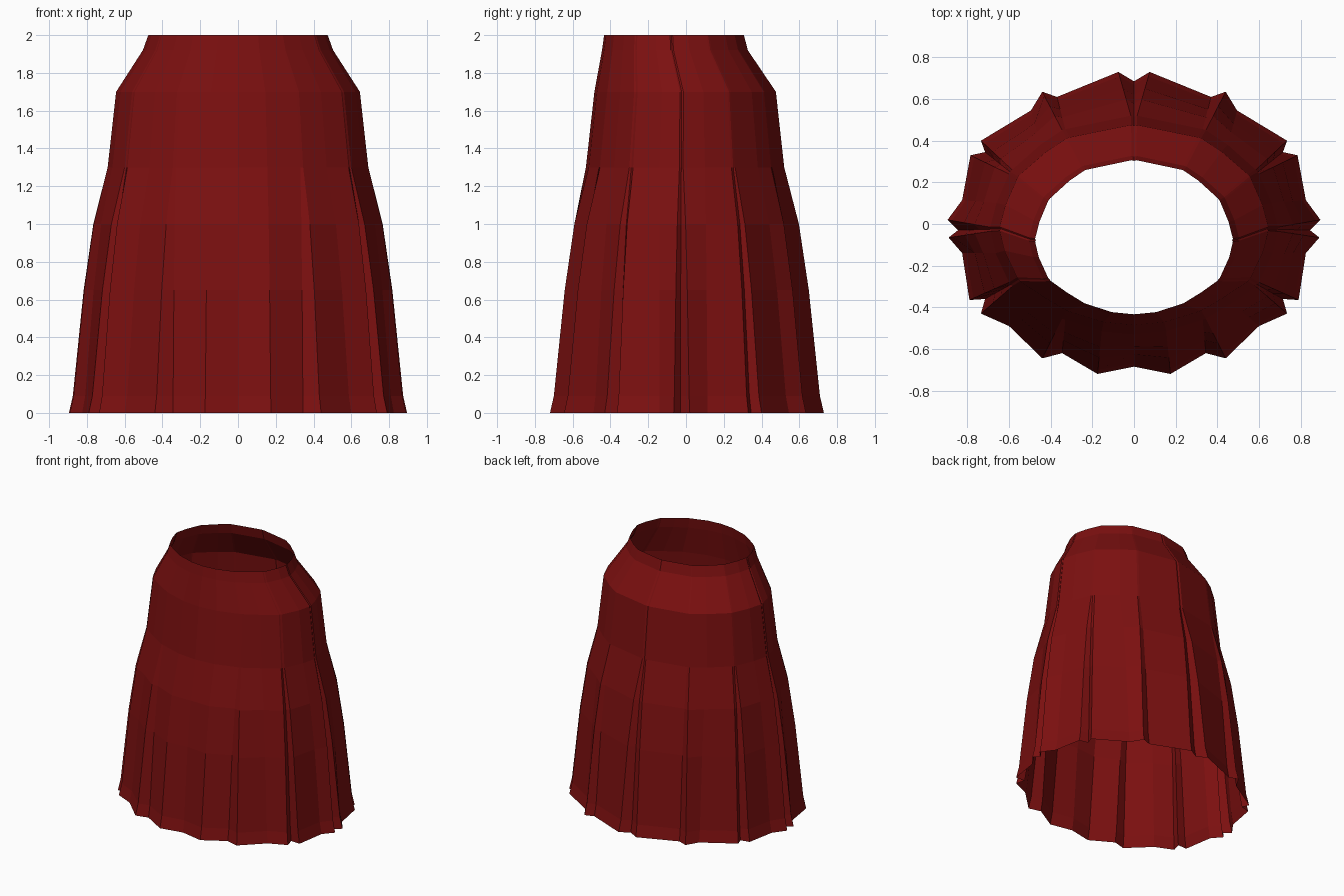
import bpy
import bmesh

default_cube = bpy.data.objects.get("Cube")
if default_cube:
    bpy.data.objects.remove(default_cube, do_unlink=True)


def make_material(name, colour):
    material = bpy.data.materials.new(name)
    material.use_nodes = True
    material.diffuse_color = colour
    material.node_tree.nodes["Principled BSDF"].inputs["Base Color"].default_value = colour
    return material


# Half outlines from front centre round to back centre: hem folds and hip line
hem_half = [
    (0, -.685), (.175, -.72), (.345, -.62), (.44, -.645), (.6, -.49),
    (.735, -.43), (.715, -.36), (.79, -.365), (.825, -.14), (.89, -.065),
    (.845, -.03), (.895, .02), (.825, .115), (.785, .33), (.715, .345),
    (.735, .4), (.495, .545), (.44, .635), (.37, .61), (.075, .73), (0, .685),
]
hip_half = [
    (0, -.53), (.155, -.515), (.33, -.46), (.345, -.455), (.47, -.38),
    (.585, -.3), (.59, -.29), (.6, -.28), (.665, -.14), (.69, -.035),
    (.685, -.025), (.69, -.015), (.66, .1), (.6, .24), (.595, .25),
    (.585, .26), (.45, .38), (.345, .45), (.33, .455), (.015, .52), (0, .515),
]


def mirrored(half):
    """Close a half outline across the centre plane."""
    return half + [(-x, y) for x, y in reversed(half[1:-1])]


def blend(a, b, amount):
    return [(p[0] + (q[0] - p[0]) * amount, p[1] + (q[1] - p[1]) * amount)
            for p, q in zip(a, b)]


def scaled(outline, sx, sy, shift):
    return [(x * sx, y * sy + shift) for x, y in outline]


hem, hip = mirrored(hem_half), mirrored(hip_half)

# Pleats widen from the hip to the hem
levels = [(0, hem)]
for height, flare in ((.09, .9), (.65, .62), (1.0, .37), (1.3, 0)):
    levels.append((height, blend(hip, hem, flare)))

# Smooth yoke narrows to the open waist
for height, sx, sy, shift in ((1.7, .935, .915, 0), (1.92, .73, .735, -.055), (2, .688, .705, -.06)):
    levels.append((height, scaled(hip, sx, sy, shift)))

# Loft the open cloth shell
bm = bmesh.new()
rings = [[bm.verts.new((x, y, height)) for x, y in outline] for height, outline in levels]
for lower, upper in zip(rings, rings[1:]):
    count = len(lower)
    for i in range(count):
        j = (i + 1) % count
        bm.faces.new((lower[i], lower[j], upper[j], upper[i]))

mesh = bpy.data.meshes.new("pleated_skirt")
bm.to_mesh(mesh)
bm.free()
mesh.materials.append(make_material("dark red cloth", (.2, .005, .005, 1)))
skirt = bpy.data.objects.new("pleated_skirt", mesh)
bpy.context.collection.objects.link(skirt)
